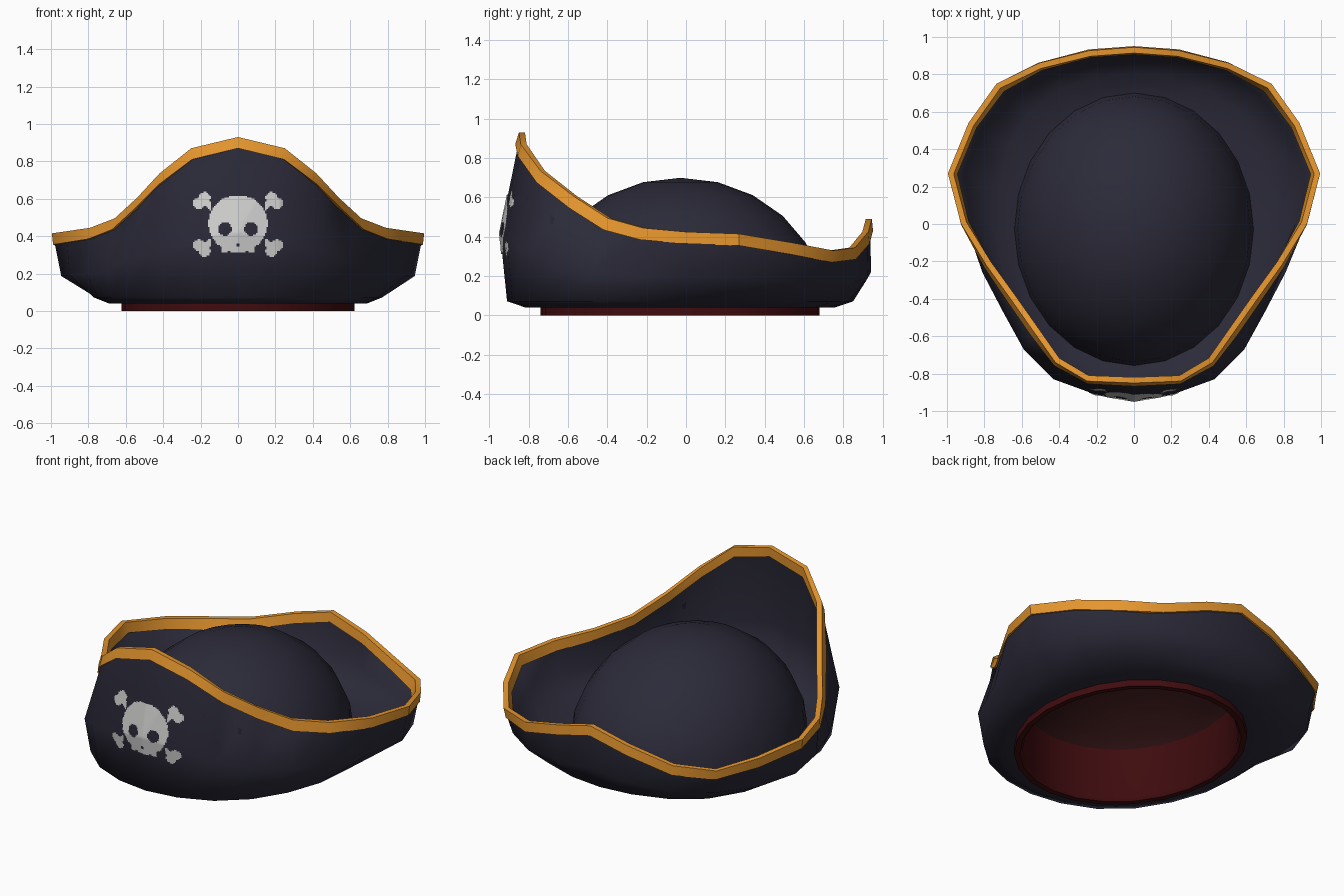
import bpy, bmesh, math
from mathutils import Vector
from mathutils.bvhtree import BVHTree

if "Cube" in bpy.data.objects:
    bpy.data.objects.remove(bpy.data.objects["Cube"])

SEG = 24


def material(name, rgb):
    lin = [((c / 255 + 0.055) / 1.055) ** 2.4 for c in rgb]
    m = bpy.data.materials.new(name)
    m.diffuse_color = (*lin, 1)
    m.use_nodes = True
    m.node_tree.nodes["Principled BSDF"].inputs["Base Color"].default_value = m.diffuse_color
    return m


NAVY = material("navy_felt", (43, 42, 57))
GOLD = material("gold_trim", (230, 150, 46))
BONE = material("bone_white", (207, 207, 206))
RED = material("dark_red_lining", (64, 12, 15))
BROWN = material("dark_brown_lining", (40, 14, 15))


def full(half):
    """Mirror a right-hand half outline (front to back) into a closed ring."""
    half = [Vector(p) for p in half]
    return half + [Vector((-p.x, p.y, p.z)) for p in half[-2:0:-1]]


def oval(rx, ry, z, cy=-0.03):
    return [Vector((rx * math.sin(2 * math.pi * i / SEG),
                    cy - ry * math.cos(2 * math.pi * i / SEG), z)) for i in range(SEG)]


def inset(ring, d, dz=0.0):
    """Move a ring inwards by d, square to its outline."""
    out = []
    for i, p in enumerate(ring):
        t = ring[(i + 1) % SEG] - ring[i - 1]
        out.append(p + Vector((-t.y, t.x, 0)).normalized() * d + Vector((0, 0, dz)))
    return out


def finish(name, bm, mats, angle):
    me = bpy.data.meshes.new(name)
    bm.to_mesh(me)
    ob = bpy.data.objects.new(name, me)
    bpy.context.collection.objects.link(ob)
    for m in mats:
        me.materials.append(m)
    bpy.ops.object.select_all(action='DESELECT')
    ob.select_set(True)
    bpy.context.view_layer.objects.active = ob
    bpy.ops.object.shade_smooth_by_angle(angle=math.radians(angle))
    return ob


def loft(name, rings, mats, angle=60, closed=False, mat_rule=None):
    bm = bmesh.new()
    vr = [[bm.verts.new(p) for p in r] for r in rings]
    pairs = list(zip(vr, vr[1:]))
    if closed:
        pairs.append((vr[-1], vr[0]))
    for k, (a, b) in enumerate(pairs):
        for j in range(SEG):
            n = (j + 1) % SEG
            f = bm.faces.new((a[j], a[n], b[n], b[j]))
            if mat_rule:
                f.material_index = mat_rule(k)
    bmesh.ops.remove_doubles(bm, verts=bm.verts, dist=1e-4)
    tree = BVHTree.FromBMesh(bm)
    finish(name, bm, mats, angle)
    bm.free()
    return tree


# Half outlines from front centre to back centre
rim = full([(0, -.85, .93), (.25, -.84, .87), (.42, -.74, .735), (.54, -.57, .605),
            (.66, -.40, .495), (.79, -.22, .445), (.925, 0, .425), (.995, .27, .415),
            (.885, .54, .37), (.735, .75, .33), (.51, .86, .345), (.24, .927, .425),
            (0, .945, .49)])
mid_xy = [(0, -.945), (.21, -.91), (.43, -.83), (.59, -.67), (.70, -.47), (.81, -.26),
          (.90, 0), (.945, .27), (.85, .515), (.695, .715), (.495, .85), (.24, .925), (0, .94)]
mid = full([(x, y, max(.17, .45 * rim[i].z)) for i, (x, y) in enumerate(mid_xy)])
low = [p.lerp(Vector((m.x, m.y, p.z)), .3 * math.sin(4 * math.pi * i / SEG) ** 2)
       for i, (p, m) in enumerate(zip(oval(.77, .88, .072), mid))]

# Turned-up brim: underside, outer wall, inner wall, inner floor
brim_tree = loft("brim", [
    oval(.58, .67, .04), oval(.69, .785, .04), low, mid, inset(rim, .007, -.012),
    inset(rim, .024, -.012), inset(mid, .035, .01), inset(low, .045, .03),
    oval(.60, .69, .075)], [NAVY], angle=75)

# Gold trim wrapping the edge of the brim
edge = [r.lerp(m, .06 / (r.z - m.z)) for r, m in zip(rim, mid)]
loft("brim_trim", [inset(edge, -.007), rim, inset(rim, .031), inset(edge, .038)],
     [GOLD], angle=35, closed=True)

# Domed crown
steps = [math.radians(15 * i) for i in range(7)]
loft("crown", [oval(.645 * math.cos(a), .735 * math.cos(a), .04 + .66 * math.sin(a), -.028)
               for a in steps], [NAVY])

# Lining: ceiling of the crown, inner wall and the band the hat stands on
ceiling = [oval(.645 * r, .735 * r, .02 + .66 * math.sqrt(1 - r * r))
           for r in (0, .25, .5, .7, .82, .885)]
loft("lining", ceiling + [oval(.575, .66, .02), oval(.59, .675, 0),
                          oval(.622, .71, 0), oval(.622, .71, .045)],
     [BROWN, RED], angle=40, mat_rule=lambda k: 0 if k < 5 else 1)


# Skull and crossed bones: thin plate laid on the front of the brim
def in_emblem(x, z):
    x = abs(x)
    if math.hypot(x - .07, z - .438) < .036:            # eye socket
        return False
    if x < .5 * (.365 - z) and z > .348:                # nose
        return False
    if math.hypot(x / .157, (z - .467) / .153) < 1:     # cranium
        return True
    if x < .085 and .315 < z < .40:                     # jaw
        return not (z < .325 and abs(x - .045) < .008)
    up = abs(z - .463)                                  # bones, mirrored up and down
    if .14 < x < .19 and abs(up - (.128 - (.19 - x) * .75)) < .021:
        return True
    return (math.hypot(x - .178, up - .143) < .031 or
            math.hypot(x - .208, up - .112) < .031)


bm = bmesh.new()
cell, cache = .008, {}


def surface_vert(i, j):
    if (i, j) not in cache:
        hit = brim_tree.ray_cast(Vector((i * cell, -2, j * cell)), Vector((0, 1, 0)))[0]
        cache[i, j] = bm.verts.new(hit + Vector((0, -.006, 0)))
    return cache[i, j]


for i in range(-32, 32):
    for j in range(34, 84):
        if in_emblem((i + .5) * cell, (j + .5) * cell):
            bm.faces.new([surface_vert(i + a, j + b) for a, b in ((0, 0), (1, 0), (1, 1), (0, 1))])
finish("skull_emblem", bm, [BONE], 75)
bm.free()
